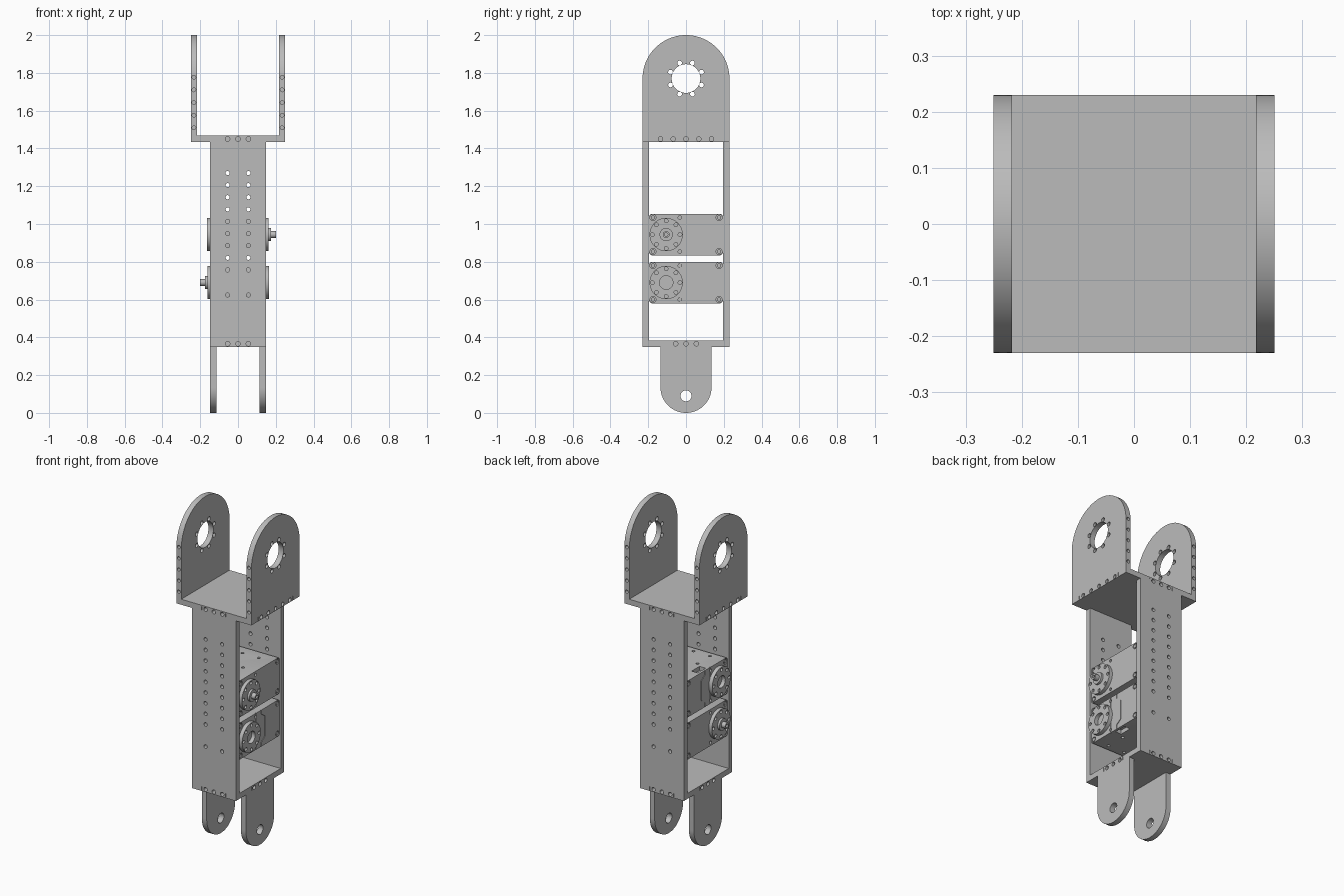
import bpy, bmesh, math
from mathutils import Matrix, Vector

if "Cube" in bpy.data.objects:
    bpy.data.objects.remove(bpy.data.objects["Cube"], do_unlink=True)

GREY = (0.5, 0.5, 0.5, 1)
metal = bpy.data.materials.new("plain_grey")
metal.use_nodes = True
metal.diffuse_color = GREY
metal.node_tree.nodes["Principled BSDF"].inputs["Base Color"].default_value = GREY

TURN = {"x": Matrix.Rotation(math.pi / 2, 4, "Y"),
        "y": Matrix.Rotation(math.pi / 2, 4, "X"),
        "z": Matrix.Identity(4)}


def cyl(bm, axis, centre, r, depth, seg=20):
    bmesh.ops.create_cone(bm, cap_ends=True, segments=seg, radius1=r, radius2=r, depth=depth,
                          matrix=Matrix.Translation(centre) @ TURN[axis])


def box(bm, centre, size, turn=Matrix.Identity(4)):
    return bmesh.ops.create_cube(
        bm, size=1, matrix=Matrix.Translation(centre) @ turn @ Matrix.Diagonal((*size, 1)))


def arch(bm, x, thick, r, z_round, z_flat):
    """Plate across x with one flat end and one round end."""
    up = 1 if z_round > z_flat else -1
    pts = [(-r, z_flat)]
    pts += [(-r * math.cos(math.pi * i / 40), z_round + up * r * math.sin(math.pi * i / 40))
            for i in range(41)]
    pts += [(r, z_flat)]
    face = bm.faces.new([bm.verts.new((x - thick / 2, y, z)) for y, z in pts])
    out = bmesh.ops.extrude_face_region(bm, geom=[face])
    bmesh.ops.translate(bm, vec=(thick, 0, 0),
                        verts=[v for v in out["geom"] if isinstance(v, bmesh.types.BMVert)])
    bmesh.ops.recalc_face_normals(bm, faces=bm.faces)


def to_object(name, bm, place):
    mesh = bpy.data.meshes.new(name)
    bm.transform(place)
    bm.to_mesh(mesh)
    bm.free()
    ob = bpy.data.objects.new(name, mesh)
    bpy.context.collection.objects.link(ob)
    return ob


def finish(name, bm, cut=None, place=Matrix.Identity(4)):
    ob = to_object(name, bm, place)
    ob.data.materials.append(metal)
    bpy.ops.object.select_all(action="DESELECT")
    ob.select_set(True)
    bpy.context.view_layer.objects.active = ob
    if cut:
        cutter = to_object(name + "_cutter", cut, place)
        cutter.hide_render = True
        mod = ob.modifiers.new("holes", "BOOLEAN")
        mod.operation, mod.solver, mod.object = "DIFFERENCE", "EXACT", cutter
        mod.use_self = True
        bpy.ops.object.modifier_apply(modifier=mod.name)
        bpy.data.objects.remove(cutter, do_unlink=True)
    bpy.ops.object.shade_smooth_by_angle(angle=math.radians(30))
    return ob


T = 0.033           # sheet thickness
W = 0.23            # half depth of the frame
BODY = 0.147        # half width of the frame
SIDES = (("right", -1), ("left", 1))
ROW = (-0.055, 0, 0.055)

# Upper fork: two arched cheeks with a bearing hole and a ring of bolt holes
for side, s in SIDES:
    bm, cut = bmesh.new(), bmesh.new()
    x = s * (0.25 - T / 2)
    arch(bm, x, T, W, 1.77, 1.435)
    cyl(cut, "x", (x, 0, 1.77), 0.076, 0.1, 48)
    for i in range(8):
        a = math.pi * (i + 0.5) / 4
        cyl(cut, "x", (x, 0.089 * math.cos(a), 1.77 + 0.089 * math.sin(a)), 0.0125, 0.1, 16)
    for i in range(-2, 3):
        cyl(cut, "x", (x, 0.0675 * i, 1.45), 0.012, 0.1)
        for y in (-W, W):
            cyl(cut, "y", (x, y, 1.643 + 0.067 * i), 0.01, 0.06)
    for y in (-0.165, 0.165):
        box(cut, (s * 0.25, y, 1.45), (0.008, 0.004, 0.022))
    finish(side + "_upper_cheek", bm, cut)

# Upper fork floor
bm, cut = bmesh.new(), bmesh.new()
box(bm, (0, 0, 1.435 + T / 2), (0.5 - 2 * T, 2 * W, T))
for y in (-W, W):
    for x in ROW:
        cyl(cut, "y", (x, y, 1.45), 0.012, 0.06)
    for x in (-0.08, 0.08):
        box(cut, (x, y, 1.45), (0.004, 0.006, 0.022))
finish("upper_fork_floor", bm, cut)

# Front and back walls with two columns of mounting holes
for side, s in (("front", -1), ("back", 1)):
    bm, cut = bmesh.new(), bmesh.new()
    y = s * (W - T / 2)
    box(bm, (0, y, (0.35 + 1.435) / 2), (2 * BODY, T, 1.435 - 0.35))
    for x in (-0.055, 0.055):
        for z in [0.624] + [0.757 + 0.0641 * i for i in range(9)]:
            cyl(cut, "y", (x, y, z), 0.011, 0.1)
    for x in ROW:
        cyl(cut, "y", (x, y, 0.366), 0.012, 0.1)
    for x in (-0.08, 0.08):
        box(cut, (x, s * W, 0.366), (0.004, 0.008, 0.022))
    finish(side + "_wall", bm, cut)

# Frame floor
bm, cut = bmesh.new(), bmesh.new()
box(bm, (0, 0, 0.35 + T / 2), (2 * BODY, 2 * (W - T), T))
for x in (-BODY, BODY):
    for y in ROW:
        cyl(cut, "x", (x, y, 0.366), 0.012, 0.06)
    for y in (-0.08, 0.08):
        box(cut, (x, y, 0.366), (0.006, 0.004, 0.022))
finish("frame_floor", bm, cut)

# Lower fork: two lugs with a pivot hole
for side, s in SIDES:
    bm, cut = bmesh.new(), bmesh.new()
    x = s * (BODY - T / 2)
    arch(bm, x, T, 0.135, 0.135, 0.35)
    cyl(cut, "x", (x, 0, 0.09), 0.029, 0.1, 32)
    finish(side + "_lower_lug", bm, cut)


def disc(name, x0, x1, bore, place):
    """Output plate with eight bolt holes and a central bore."""
    bm, cut = bmesh.new(), bmesh.new()
    mid = (x0 + x1) / 2
    cyl(bm, "x", (mid, -0.105, 0), 0.088, abs(x1 - x0), 48)
    cyl(cut, "x", (mid, -0.105, 0), bore, 0.1, 32)
    for i in range(8):
        a = math.pi * i / 4
        cyl(cut, "x", (mid, -0.105 + 0.073 * math.cos(a), 0.073 * math.sin(a)), 0.01, 0.1, 16)
    finish(name, bm, cut, place)


def motor(name, place):
    half, hz = 0.14, 0.11
    # Case with rounded corners, screw recesses, cover grooves and a cable socket
    bm, cut, heads = bmesh.new(), bmesh.new(), bmesh.new()
    box(bm, (0, 0, 0), (2 * half, 0.39, 2 * hz))
    edges = [e for e in bm.edges
             if abs(e.verts[0].co.x - e.verts[1].co.x) > half]
    bmesh.ops.bevel(bm, geom=edges, offset=0.015, segments=4, profile=0.5, affect="EDGES")
    for s in (-1, 1):
        for z in (-0.09, 0.09):
            for y in (-0.175, 0.175):
                cyl(cut, "x", (s * half, y, z), 0.016, 0.02)
                cyl(heads, "x", (s * (half - 0.006), y, z), 0.011, 0.012)
            cyl(cut, "x", (s * half, -0.033, z), 0.009, 0.02)
    for y in (-0.15, -0.03, 0.12):
        for x in (-0.055, 0.055):
            cyl(cut, "z", (x, y, hz), 0.009, 0.03)
    box(cut, (-0.105, 0.03, hz), (0.04, 0.075, 0.05))
    cover = [(0.02, hz), (0.02, 0.085), (0.055, 0.06),
             (0.055, -0.06), (0.02, -0.085), (0.02, -hz)]
    for (y0, z0), (y1, z1) in list(zip(cover, cover[1:])) + [((-0.03, hz), (-0.03, -hz))]:
        d = Vector((0, y1 - y0, z1 - z0))
        box(cut, (-half, (y0 + y1) / 2, (z0 + z1) / 2), (0.008, 0.005, d.length + 0.004),
            Matrix.Rotation(math.atan2(-d.y, d.z), 4, "X"))
    finish(name + "_case", bm, cut, place)
    finish(name + "_screws", heads, None, place)

    # Driven plate with hub and shaft, idler plate behind
    disc(name + "_drive_plate", half, 0.161, 0.03, place)
    disc(name + "_idler_plate", -half, -0.163, 0.036, place)
    bm, cut = bmesh.new(), bmesh.new()
    cyl(bm, "x", (0.157, -0.105, 0), 0.035, 0.034, 32)
    finish(name + "_hub", bm, None, place)
    bm = bmesh.new()
    cyl(bm, "x", (0.187, -0.105, 0), 0.018, 0.026, 24)
    cyl(cut, "x", (0.2, -0.105, 0), 0.009, 0.03, 16)
    finish(name + "_shaft", bm, cut, place)


motor("upper_motor", Matrix.Translation((0, 0, 0.944)))
motor("lower_motor", Matrix.Translation((0, 0, 0.69)) @ Matrix.Rotation(math.pi, 4, "Y"))
